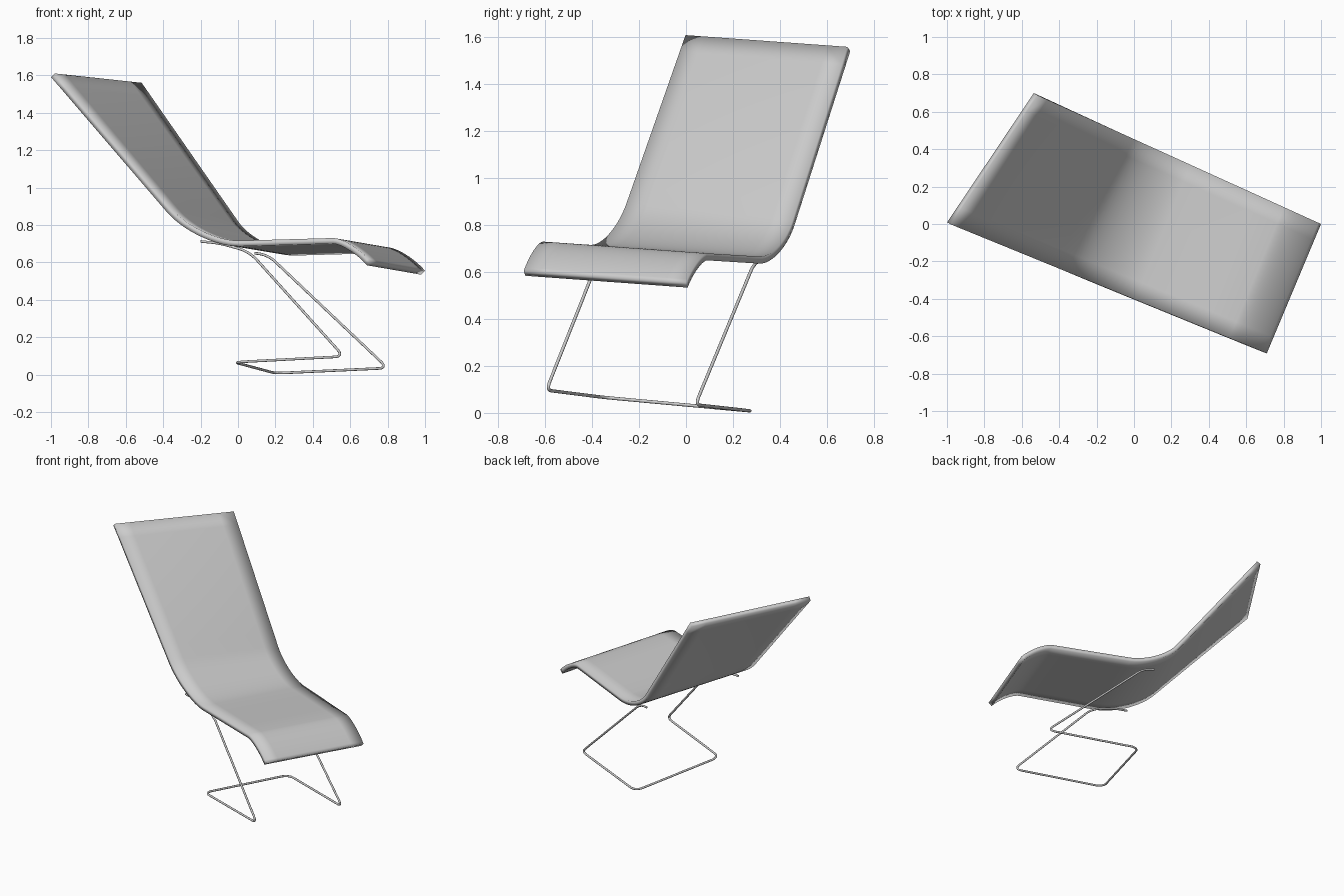
import bpy
import bmesh
import math
from mathutils import Vector
from mathutils.geometry import interpolate_bezier

if "Cube" in bpy.data.objects:
    bpy.data.objects.remove(bpy.data.objects["Cube"])


def smooth(obj, angle):
    bpy.ops.object.select_all(action='DESELECT')
    obj.select_set(True)
    bpy.context.view_layer.objects.active = obj
    bpy.ops.object.shade_smooth_by_angle(angle=math.radians(angle))


def edge_profile(top, back_low, corner, seat_back, seat_front, knee, tip):
    """Side edge of the shell: straight back, bend, flat seat, rounded knee."""
    pts = [top.lerp(back_low, i / 10) for i in range(10)]
    pts += interpolate_bezier(back_low, back_low.lerp(corner, .55),
                              seat_back.lerp(corner, .55), seat_back, 14)
    pts += [seat_back.lerp(seat_front, i / 4) for i in range(1, 4)]
    pts += interpolate_bezier(seat_front, seat_front.lerp(knee, .6),
                              tip.lerp(knee, .45), tip, 12)
    return pts


def side(plan, xz):
    """Lift (x, z) points on to the straight plan line of one side."""
    return edge_profile(*[Vector((x, plan(x), z)) for x, z in xz])


# Seat shell: surface spanned between the two side edges
edge_a = side(lambda x: -.408 * (x + .985),
              [(-.98, 1.61), (-.365, .895), (-.21, .712), (.01, .716),
               (.51, .73), (.61, .725), (.71, .605)])
edge_b = side(lambda x: .69 - .454 * (x + .52),
              [(-.515, 1.56), (0, .82), (.10, .668), (.30, .666),
               (.80, .68), (.90, .675), (1, .555)])
bm = bmesh.new()
cols = 8
rows = [[bm.verts.new(a.lerp(b, j / cols)) for j in range(cols + 1)]
        for a, b in zip(edge_a, edge_b)]
for r0, r1 in zip(rows, rows[1:]):
    for j in range(cols):
        bm.faces.new((r0[j], r1[j], r1[j + 1], r0[j + 1]))
mesh = bpy.data.meshes.new("seat_shell")
bm.to_mesh(mesh)
bm.free()
seat = bpy.data.objects.new("seat_shell", mesh)
bpy.context.collection.objects.link(seat)
mod = seat.modifiers.new("thickness", 'SOLIDIFY')
mod.thickness = .03
mod.offset = -1
smooth(seat, 35)


def rounded_path(points):
    """Replace each (point, radius) corner with a short curve."""
    out = []
    for i, (p, r) in enumerate(points):
        p = Vector(p)
        if r == 0:
            out.append(p)
            continue
        a = p + (Vector(points[i - 1][0]) - p).normalized() * r
        b = p + (Vector(points[i + 1][0]) - p).normalized() * r
        out += interpolate_bezier(a, a.lerp(p, .6), b.lerp(p, .6), b, 9)
    return out


# Wire frame: one bent rod forming both legs and the floor loop
path = rounded_path([
    ((-.20, -.31, .712), 0), ((-.10, -.33, .702), .04),
    ((.06, -.372, .658), .06), ((.565, -.595, .097), .05),
    ((-.02, -.35, .066), .06), ((.20, .29, .007), .06),
    ((.80, .04, .035), .05), ((.155, .293, .645), .06),
    ((.09, .32, .648), 0)])
curve = bpy.data.curves.new("wire_frame", 'CURVE')
curve.dimensions = '3D'
curve.bevel_depth = .007
curve.bevel_resolution = 3
curve.use_fill_caps = True
spline = curve.splines.new('POLY')
spline.points.add(len(path) - 1)
for sp, p in zip(spline.points, path):
    sp.co = (*p, 1)
spline.use_smooth = True
frame = bpy.data.objects.new("wire_frame", curve)
bpy.context.collection.objects.link(frame)
